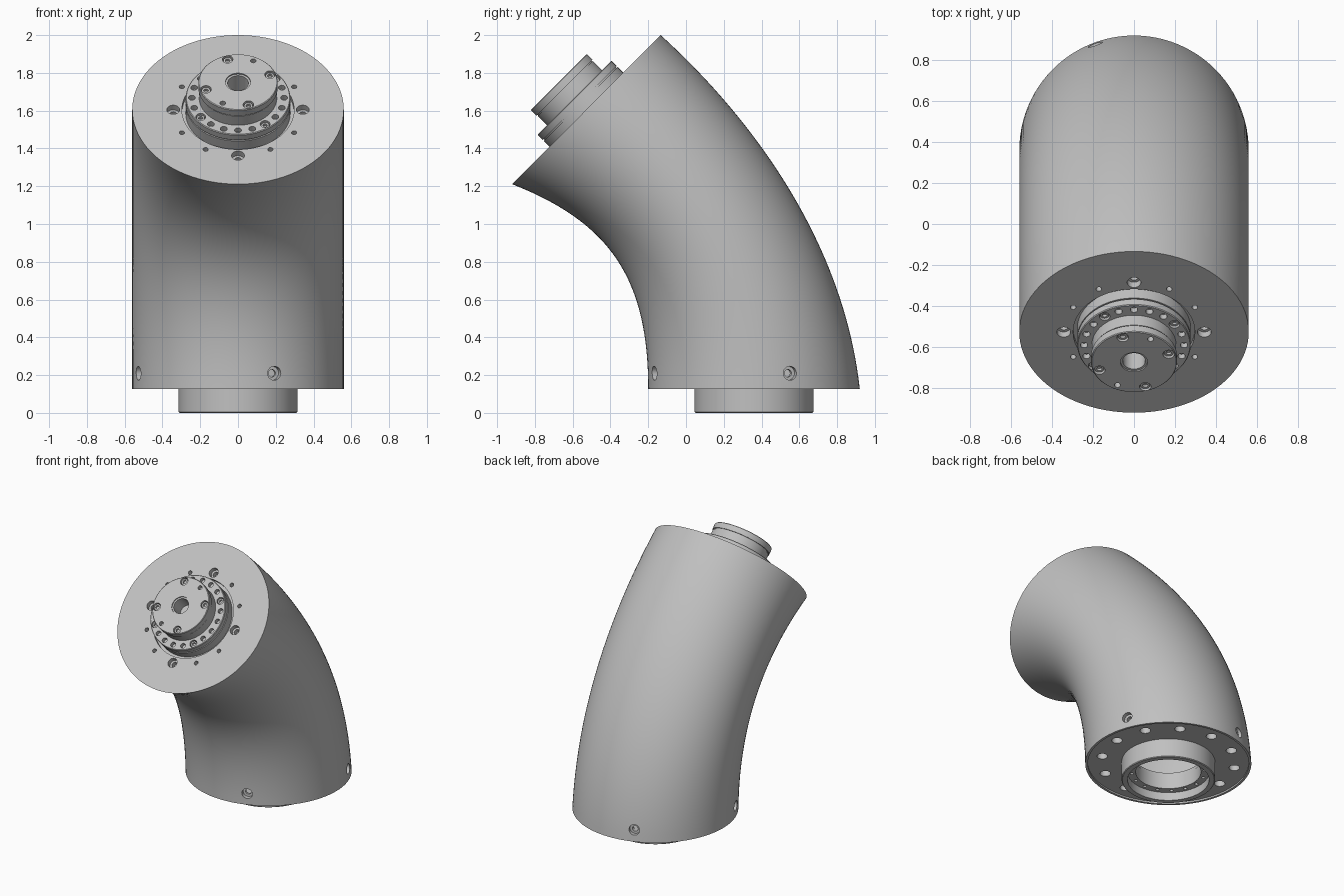
import bpy, bmesh
from math import sin, cos, pi, radians
from mathutils import Vector, Matrix

cube = bpy.data.objects.get("Cube")
if cube:
    bpy.data.objects.remove(cube, do_unlink=True)

GREY = (0.53, 0.53, 0.53, 1)
metal = bpy.data.materials.new("light_grey_metal")
metal.use_nodes = True
metal.diffuse_color = GREY
metal.node_tree.nodes["Principled BSDF"].inputs["Base Color"].default_value = GREY

RADIUS = 0.56
BASE = Vector((0, 0.36, 0.127))
BASE_FRAME = Matrix.Translation((0, BASE.y, 0))
TOP_FRAME = Matrix.Translation((0, -0.5275, 1.605)) @ Matrix.Rotation(pi / 4, 4, 'X')


def skin(bm, rings, closed=False):
    """Join rings of points with quads; cap the ends, or close the loop."""
    loops = [[bm.verts.new(p) for p in ring] for ring in rings]
    pairs = list(zip(loops, loops[1:]))
    if closed:
        pairs.append((loops[-1], loops[0]))
    for a, b in pairs:
        n = len(a)
        for i in range(n):
            j = (i + 1) % n
            bm.faces.new((a[i], a[j], b[j], b[i]))
    if not closed:
        bm.faces.new(loops[0])
        bm.faces.new(loops[-1])


def lathe(bm, frame, profile, seg=96, closed=False):
    """Turn (radius, height) points around the frame's z axis."""
    turn = [2 * pi * i / seg for i in range(seg)]
    skin(bm, [[frame @ Vector((r * cos(a), r * sin(a), h)) for a in turn]
              for r, h in profile], closed)


def hole(bm, frame, steps, start=0.05, seg=24):
    """Stepped cutter going down from the frame; steps are (radius, depth)."""
    profile, top = [], start
    for r, depth in steps:
        profile += [(r, top), (r, -depth)]
        top = -depth
    lathe(bm, frame, profile, seg)


def screw(bm, frame, r, depth):
    """Socket head sunk in a hole."""
    lathe(bm, frame, [(0.82 * r, -depth - 0.005), (0.82 * r, -0.3 * depth),
                      (0.45 * r, -0.3 * depth), (0.45 * r, -0.8 * depth)], 24)


def polar(frame, r, degrees, h=0.0):
    a = radians(degrees)
    return frame @ Matrix.Translation((r * cos(a), r * sin(a), h))


def build(name, bm):
    bmesh.ops.recalc_face_normals(bm, faces=bm.faces)
    mesh = bpy.data.meshes.new(name)
    bm.to_mesh(mesh)
    bm.free()
    obj = bpy.data.objects.new(name, mesh)
    bpy.context.collection.objects.link(obj)
    mesh.materials.append(metal)
    return obj


def activate(obj):
    bpy.ops.object.select_all(action='DESELECT')
    obj.select_set(True)
    bpy.context.view_layer.objects.active = obj


def cut(obj, bm):
    cutter = build("cutter", bm)
    cutter.hide_render = True
    mod = obj.modifiers.new("holes", 'BOOLEAN')
    mod.operation, mod.solver, mod.object = 'DIFFERENCE', 'EXACT', cutter
    activate(obj)
    bpy.ops.object.modifier_apply(modifier=mod.name)
    bpy.data.objects.remove(cutter, do_unlink=True)


def smooth(obj):
    activate(obj)
    bpy.ops.object.shade_smooth_by_angle(angle=radians(30))


def bezier(p, t):
    s = 1 - t
    y, z = (s**3 * a + 3 * s * s * t * b + 3 * s * t * t * c + t**3 * d
            for a, b, c, d in zip(*p))
    return Vector((0, y, z))


# Elbow body: rings spanned between the inner and outer bend curves
INNER = [(-0.2, 0.127), (-0.2, 0.72), (-0.41, 1.01), (-0.921, 1.211)]
OUTER = [(0.92, 0.127), (0.84, 0.86), (0.4, 1.515), (-0.134, 2.0)]
SEG, STEPS = 96, 40
angles = [2 * pi * i / SEG for i in range(SEG)]


def bend(start, end, scale):
    rings = []
    for k in range(STEPS + 1):
        t = start + (end - start) * k / STEPS
        a, b = bezier(INNER, t), bezier(OUTER, t)
        mid, half = (a + b) / 2, (b - a) / 2 * scale
        rings.append([mid + half * cos(u) + Vector((RADIUS * scale * sin(u), 0, 0))
                      for u in angles])
    return rings


rim = [[BASE + Vector((0.543 * sin(a), 0.543 * cos(a), h)) for a in angles]
       for h in (0.012, 0)]
bm = bmesh.new()
skin(bm, rim + bend(0, 1, 1))
body = build("elbow_body", bm)

# Hollow inside
cavity = bmesh.new()
skin(cavity, bend(0.03, 0.93, 0.9))
cut(body, cavity)

cutters, screws = bmesh.new(), bmesh.new()
DOWN = Matrix.Rotation(pi, 4, 'X')
# Opening and bolt circle through the underside
hole(cutters, BASE_FRAME @ Matrix.Translation((0, 0, 0.139)) @ DOWN, [(0.225, 0.1)], seg=64)
for k in range(12):
    hole(cutters, polar(BASE_FRAME, 0.452, 30 * k, 0.139) @ DOWN, [(0.036, 0.07)])
# Four radial stepped holes above the base
for k in range(4):
    out = Matrix.Rotation(radians(20 + 90 * k), 4, 'Z') @ Matrix.Translation((0.55, 0, 0.21))
    hole(cutters, BASE_FRAME @ out @ Matrix.Rotation(pi / 2, 4, 'Y'),
         [(0.037, 0.025), (0.02, 0.08)])
# Holes and a round recess in the slanted end face
for k in range(12):
    frame = polar(TOP_FRAME, 0.343, 30 * k)
    if k % 3 == 0:
        hole(cutters, frame, [(0.034, 0.035), (0.02, 0.07)])
    else:
        hole(cutters, frame, [(0.014, 0.04)])
hole(cutters, TOP_FRAME, [(0.297, 0.025)], seg=96)
cut(body, cutters)

# Base spigot with an inner lip and small tapped holes
bm = bmesh.new()
lathe(bm, BASE_FRAME, [(0.31, 0), (0.315, 0.005), (0.315, 0.16), (0.22, 0.16),
                       (0.22, 0.06), (0.275, 0.06), (0.275, 0)], closed=True)
spigot = build("base_spigot", bm)
cutters = bmesh.new()
for k in range(16):
    hole(cutters, polar(BASE_FRAME, 0.247, 22.5 * k, 0.06) @ DOWN, [(0.012, 0.04)], 0.02, 16)
cut(spigot, cutters)

# Output flange with a fine groove and a ring of holes
TOP = 0.09
bm = bmesh.new()
lathe(bm, TOP_FRAME, [(0.277, -0.04), (0.277, 0.042), (0.27, 0.042), (0.27, 0.05),
                      (0.277, 0.05), (0.277, TOP - 0.004), (0.273, TOP)])
flange = build("output_flange", bm)
cutters = bmesh.new()
for k in range(20):
    frame = polar(TOP_FRAME, 0.244, 18 * k, TOP)
    if k % 5 == 2:
        hole(cutters, frame, [(0.026, 0.03)])
        screw(screws, frame, 0.026, 0.03)
    else:
        hole(cutters, frame, [(0.018, 0.03)])
cut(flange, cutters)

# Output hub with a cap, centre bore, screws and pin holes
CAP = 0.208
bm = bmesh.new()
lathe(bm, TOP_FRAME, [(0.206, 0.05), (0.206, 0.158), (0.202, 0.158), (0.202, 0.165),
                      (0.21, 0.165), (0.21, CAP - 0.004), (0.206, CAP)])
hub = build("output_hub", bm)
cutters = bmesh.new()
hole(cutters, polar(TOP_FRAME, 0, 0, CAP), [(0.066, 0.008), (0.055, 0.14)], seg=48)
for k in range(4):
    frame = polar(TOP_FRAME, 0.178, 18 + 90 * k, CAP)
    hole(cutters, frame, [(0.028, 0.03)])
    screw(screws, frame, 0.028, 0.03)
for angle in (63, 243):
    hole(cutters, polar(TOP_FRAME, 0.178, angle, CAP), [(0.015, 0.03)])
cut(hub, cutters)

for part in (body, spigot, flange, hub, build("screws", screws)):
    smooth(part)
